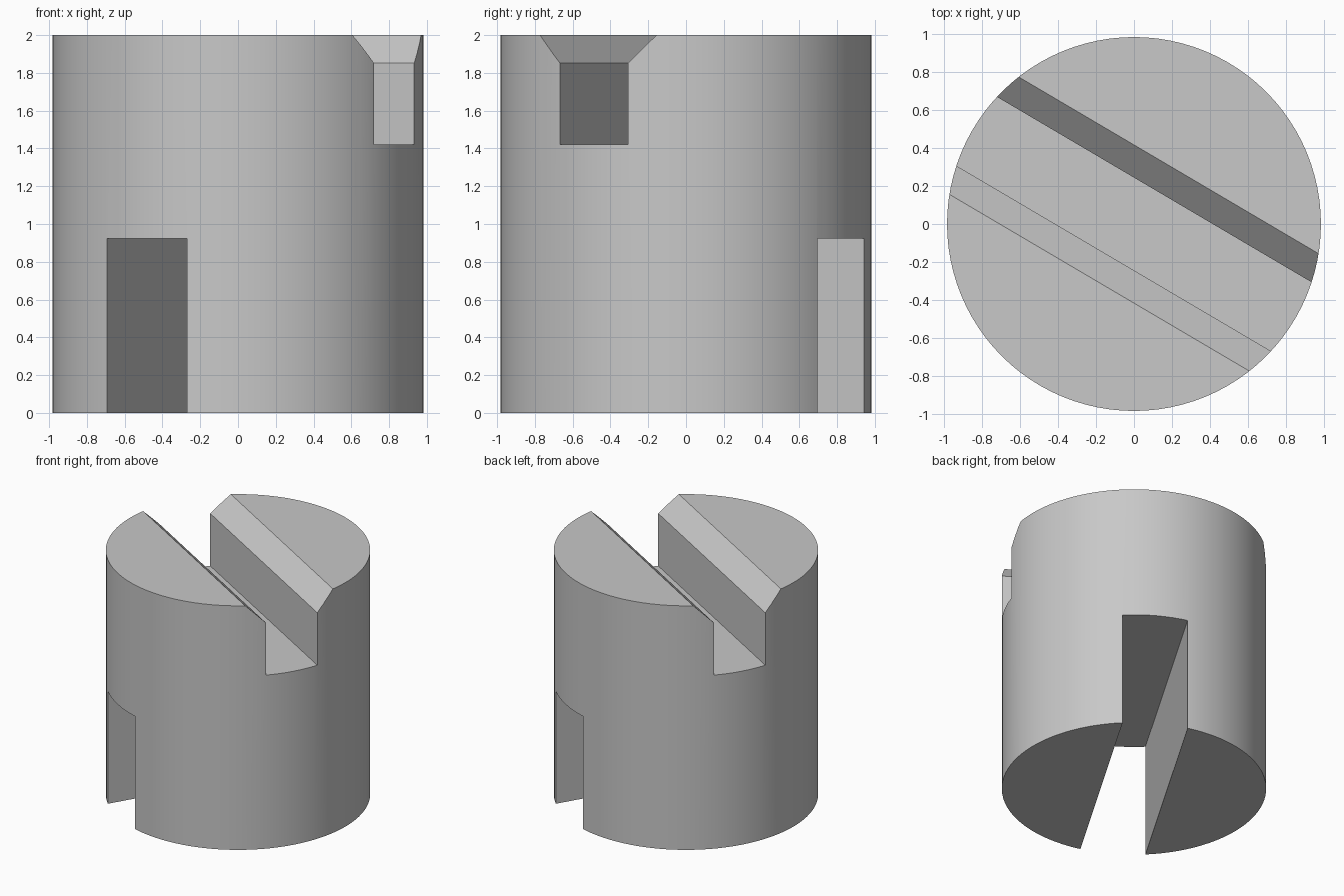
import bpy
import bmesh
from math import radians

cube = bpy.data.objects.get("Cube")
if cube:
    bpy.data.objects.remove(cube, do_unlink=True)

RADIUS, HEIGHT = 0.982, 2.0

grey = bpy.data.materials.new("plain grey")
grey.use_nodes = True
colour = (0.58, 0.58, 0.58, 1)
grey.diffuse_color = colour
grey.node_tree.nodes["Principled BSDF"].inputs["Base Color"].default_value = colour


def slot_cutter(name, half_profile, angle):
    """Mirror a half profile of (offset, z), and extrude it into a long bar."""
    outline = half_profile + [(-y, z) for y, z in reversed(half_profile)]
    bm = bmesh.new()
    face = bm.faces.new([bm.verts.new((-1.5, y, z)) for y, z in outline])
    new = bmesh.ops.extrude_face_region(bm, geom=[face])["geom"]
    bmesh.ops.translate(bm, vec=(3, 0, 0),
                        verts=[v for v in new if isinstance(v, bmesh.types.BMVert)])
    bmesh.ops.recalc_face_normals(bm, faces=bm.faces)
    mesh = bpy.data.meshes.new(name)
    bm.to_mesh(mesh)
    bm.free()
    mesh.materials.append(grey)
    cutter = bpy.data.objects.new(name, mesh)
    bpy.context.collection.objects.link(cutter)
    cutter.rotation_euler.z = radians(angle)
    cutter.hide_render = True
    return cutter


# Round body
bpy.ops.mesh.primitive_cylinder_add(vertices=96, radius=RADIUS, depth=HEIGHT,
                                    location=(0, 0, HEIGHT / 2))
body = bpy.context.object
body.name = "slotted_cylinder"
body.data.materials.append(grey)

# Top slot with chamfered lips, and a plain bottom slot at right angles to it
cutters = [
    slot_cutter("top_slot_cutter",
                [(0.21, 1.422), (0.21, 1.852), (0.358, 2.0), (0.358, 2.2)], -30.5),
    slot_cutter("bottom_slot_cutter", [(0.245, -0.2), (0.245, 0.924)], 59.5),
]
for cutter in cutters:
    cut = body.modifiers.new(cutter.name, "BOOLEAN")
    cut.operation = "DIFFERENCE"
    cut.solver = "EXACT"
    cut.object = cutter
    bpy.ops.object.modifier_apply(modifier=cut.name)
    bpy.data.objects.remove(cutter, do_unlink=True)

# Smooth round wall, sharp slot edges
bpy.ops.object.shade_smooth_by_angle(angle=radians(20))
